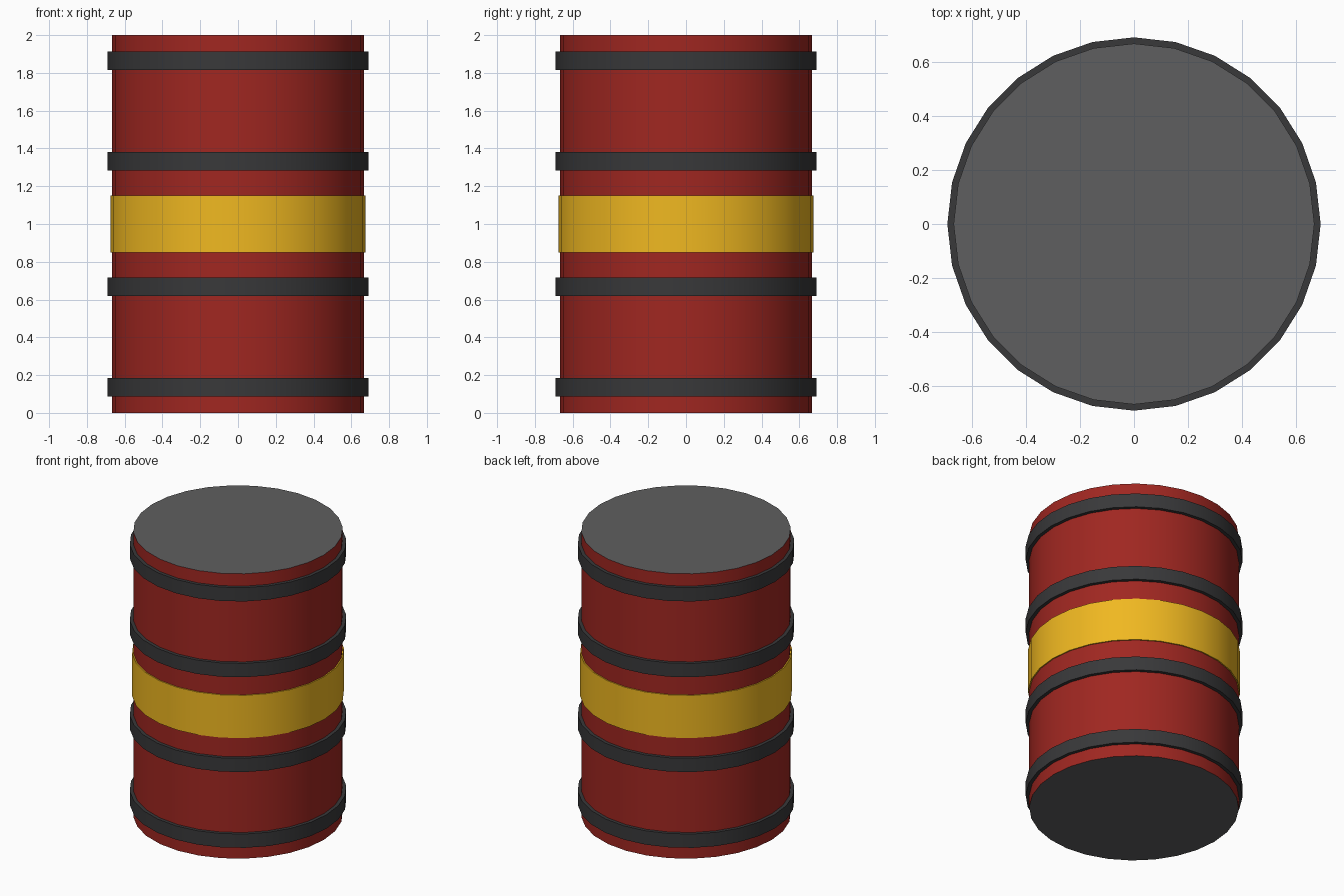
import bpy
import math

if "Cube" in bpy.data.objects:
    bpy.data.objects.remove(bpy.data.objects["Cube"])

SIDES = 28


def material(name, rgb):
    m = bpy.data.materials.new(name)
    m.diffuse_color = (*rgb, 1)
    m.use_nodes = True
    m.node_tree.nodes["Principled BSDF"].inputs["Base Color"].default_value = m.diffuse_color
    return m


red = material("red_paint", (0.35, 0.02, 0.015))
yellow = material("yellow_paint", (0.87, 0.48, 0.015))
dark = material("dark_rubber", (0.04, 0.04, 0.042))
grey = material("lid_grey", (0.113, 0.113, 0.116))


def revolve(name, profile, mat, closed):
    """Spin (radius, z) points around z; open profiles get end caps."""
    n = len(profile)
    verts = []
    for i in range(SIDES):
        a = math.tau * i / SIDES
        verts += [(r * math.cos(a), r * math.sin(a), z) for r, z in profile]
    faces = []
    for i in range(SIDES):
        j = (i + 1) % SIDES
        for k in range(n if closed else n - 1):
            m = (k + 1) % n
            faces.append((i * n + k, j * n + k, j * n + m, i * n + m))
    if not closed:
        faces.append([i * n for i in reversed(range(SIDES))])
        faces.append([i * n + n - 1 for i in range(SIDES)])
    mesh = bpy.data.meshes.new(name)
    mesh.from_pydata(verts, [], faces)
    mesh.materials.append(mat)
    obj = bpy.data.objects.new(name, mesh)
    bpy.context.collection.objects.link(obj)
    bpy.ops.object.select_all(action='DESELECT')
    obj.select_set(True)
    bpy.context.view_layer.objects.active = obj
    bpy.ops.object.shade_smooth_by_angle(angle=math.radians(30))
    return obj


def band(name, radius, z, height, mat):
    lo, hi, inner = z - height / 2, z + height / 2, 0.655
    return revolve(name, [(inner, lo), (radius, lo), (radius, hi), (inner, hi)], mat, True)


# Drum body with grey end caps
body = revolve("drum_body", [(0.667, 0), (0.667, 2)], red, False)
body.data.materials.append(grey)
for p in body.data.polygons:
    if abs(p.normal.z) > 0.9:
        p.material_index = 1

# Raised hoops
for i, z in enumerate((0.135, 0.667, 1.333, 1.865)):
    band(f"hoop_{i + 1}", 0.69, z, 0.097, dark)

# Painted warning stripe
band("stripe", 0.675, 1.0, 0.30, yellow)
